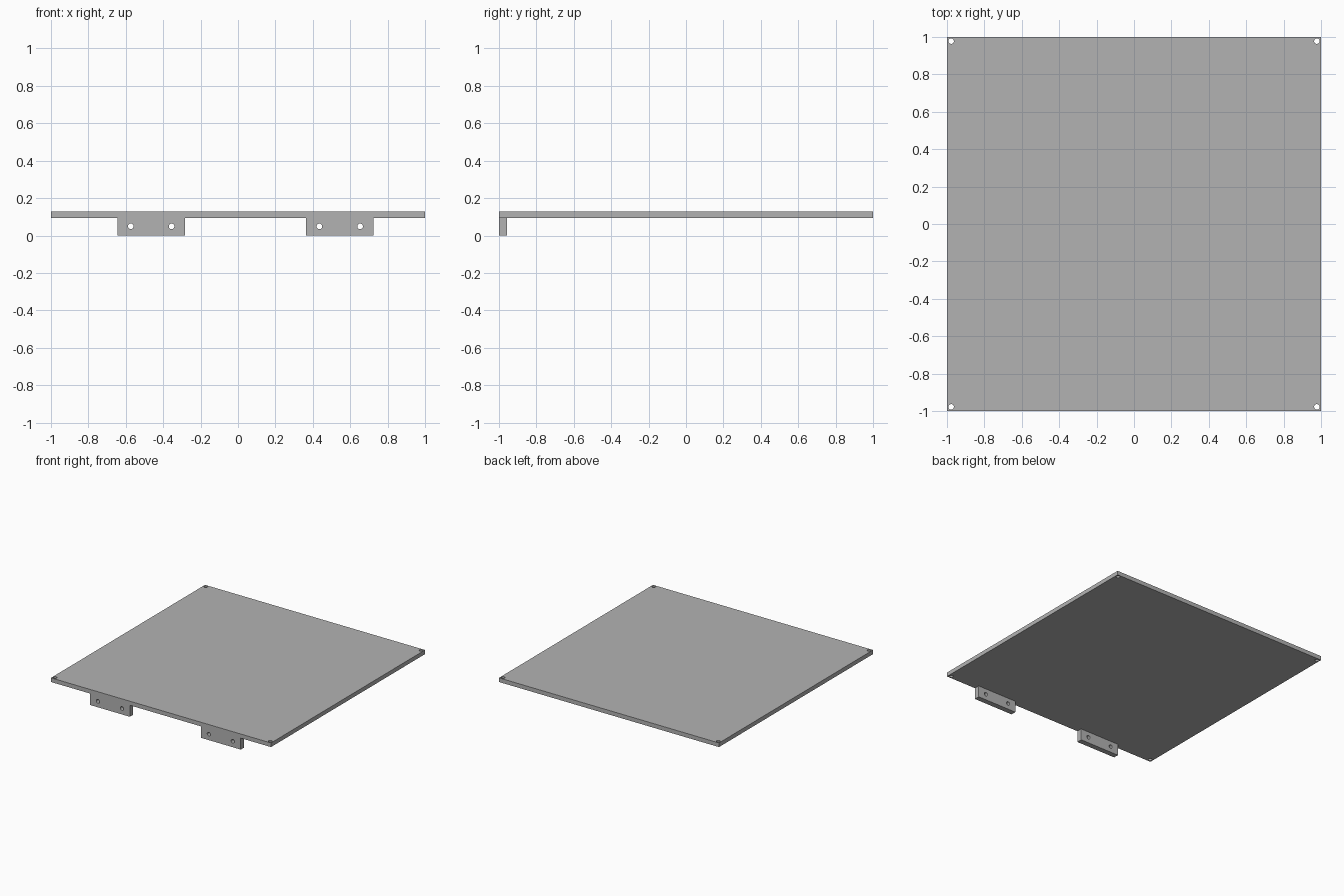
import bpy
from math import pi

default = bpy.data.objects.get("Cube")
if default:
    bpy.data.objects.remove(default, do_unlink=True)

# Single grey finish
grey = bpy.data.materials.new("light_grey")
grey.use_nodes = True
colour = (0.45, 0.45, 0.45, 1)
grey.diffuse_color = colour
grey.node_tree.nodes["Principled BSDF"].inputs["Base Color"].default_value = colour

PLATE_BOTTOM, PLATE_TOP = 0.094, 0.128
HOLE_RADIUS = 0.015


def block(name, low, high):
    centre = [(a + b) / 2 for a, b in zip(low, high)]
    bpy.ops.mesh.primitive_cube_add(size=1, location=centre)
    ob = bpy.context.object
    ob.name = name
    ob.scale = [b - a for a, b in zip(low, high)]
    bpy.ops.object.transform_apply(location=True, rotation=False, scale=True)
    ob.data.materials.append(grey)
    return ob


def combine(ob, other, operation):
    """Apply a boolean and remove the helper object."""
    mod = ob.modifiers.new(operation.lower(), 'BOOLEAN')
    mod.operation = operation
    mod.solver = 'EXACT'
    mod.object = other
    bpy.context.view_layer.objects.active = ob
    bpy.ops.object.modifier_apply(modifier=mod.name)
    bpy.data.objects.remove(other, do_unlink=True)


def drill(ob, location, rotation=(0, 0, 0)):
    bpy.ops.mesh.primitive_cylinder_add(vertices=32, radius=HOLE_RADIUS, depth=0.2,
                                        location=location, rotation=rotation)
    cutter = bpy.context.object
    cutter.hide_render = True
    combine(ob, cutter, 'DIFFERENCE')


# Square plate with a hole in each corner
panel = block("mounting_panel", (-1, -1, PLATE_BOTTOM), (1, 1, PLATE_TOP))
for x in (-0.978, 0.978):
    for y in (-0.978, 0.978):
        drill(panel, (x, y, PLATE_TOP))

# Two drilled tabs hanging under the front edge
for left in (-0.644, 0.364):
    tab = block("front_tab", (left, -1, 0), (left + 0.361, -0.956, PLATE_BOTTOM))
    for offset in (0.071, 0.289):
        drill(tab, (left + offset, -0.978, 0.049), (pi / 2, 0, 0))
    combine(panel, tab, 'UNION')

# Smooth hole walls, sharp plate edges
bpy.ops.object.select_all(action='DESELECT')
panel.select_set(True)
bpy.context.view_layer.objects.active = panel
bpy.ops.object.shade_smooth_by_angle(angle=pi / 6)
